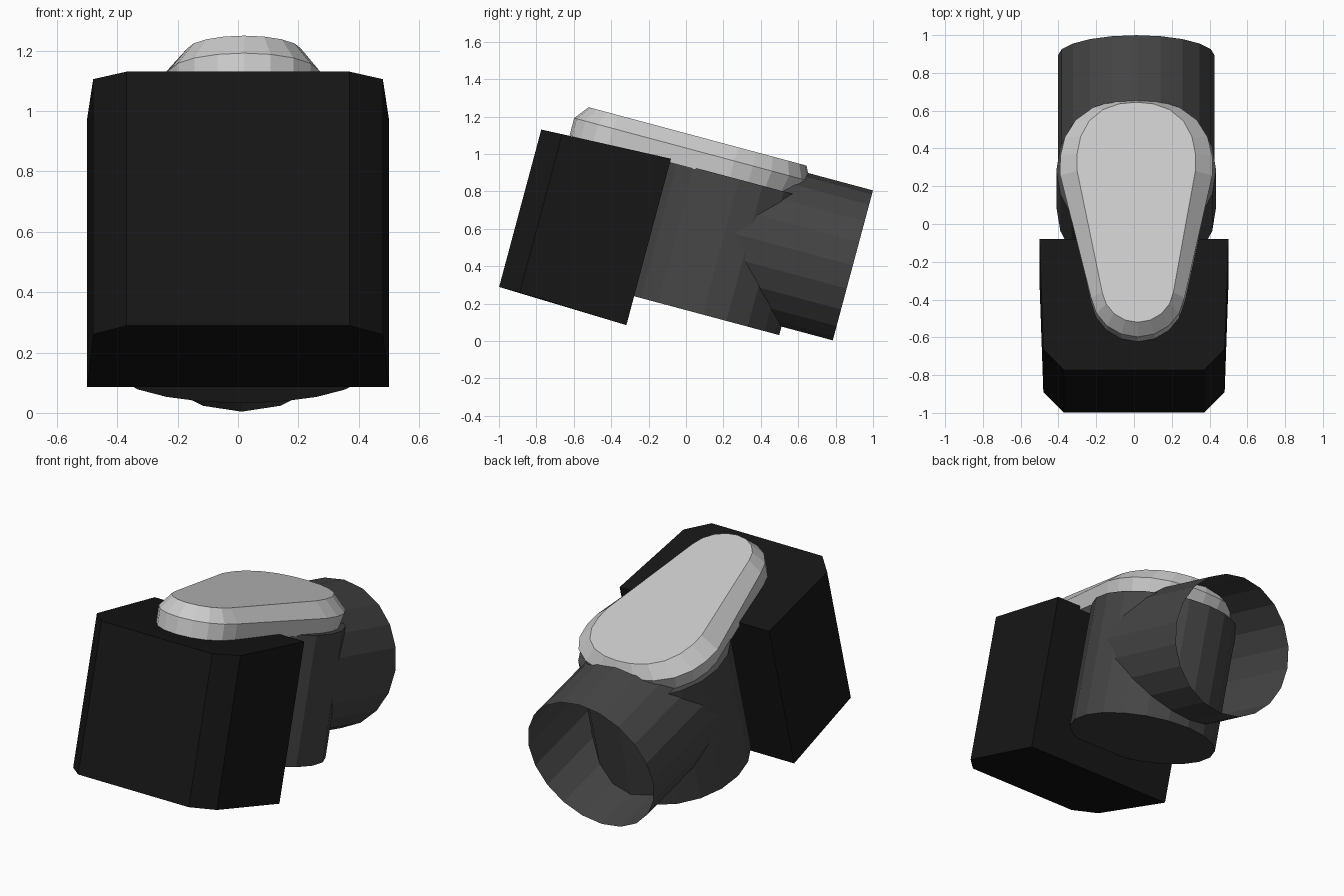
import bpy, bmesh
from math import sin, cos, pi, radians
from mathutils import Matrix

if "Cube" in bpy.data.objects:
    bpy.data.objects.remove(bpy.data.objects["Cube"])

TILT = Matrix.Rotation(radians(-15), 4, 'X')   # whole model leans back
CX = 0.012                                     # slight sideways offset of round parts
SIDES = 20


def material(name, v):
    m = bpy.data.materials.new(name)
    m.diffuse_color = (v, v, v, 1)
    m.use_nodes = True
    m.node_tree.nodes["Principled BSDF"].inputs["Base Color"].default_value = m.diffuse_color
    return m


def loft(name, rings, mat=None, start_cap=True, end_cap=True):
    """Skin a list of equal-length rings, tilt it, and make an object."""
    bm = bmesh.new()
    loops = [[bm.verts.new(TILT @ Matrix.Translation(p).translation) for p in r] for r in rings]
    n = len(loops[0])
    for a, b in zip(loops, loops[1:]):
        for i in range(n):
            j = (i + 1) % n
            bm.faces.new((a[i], a[j], b[j], b[i]))
    if start_cap:
        bm.faces.new(loops[0][::-1])
    if end_cap:
        bm.faces.new(loops[-1])
    if start_cap or end_cap:
        bmesh.ops.recalc_face_normals(bm, faces=bm.faces)
    me = bpy.data.meshes.new(name)
    bm.to_mesh(me)
    bm.free()
    ob = bpy.data.objects.new(name, me)
    bpy.context.collection.objects.link(ob)
    if mat:
        me.materials.append(mat)
    return ob


def circle(r):
    return [(r * cos(2 * pi * i / SIDES), r * sin(2 * pi * i / SIDES)) for i in range(SIDES)]


def teardrop(z, rear_w, rear_y, front_r, front_y):
    """Wide rounded rear end joined to a narrow round front end."""
    pts = []
    for i in range(13):
        a = radians(-8 + 196 * i / 12)
        c, s = cos(a), sin(a)
        k = 1 + 0.05 * sin(2 * a) ** 2          # slightly squared shoulders
        pts.append((CX + rear_w * c * k, 0.05 + (rear_y - 0.05) * s * k, z))
    cy = front_y + front_r
    for i in range(9):
        a = radians(188 + 164 * i / 8)
        pts.append((CX + 0.008 + front_r * cos(a), cy + front_r * sin(a), z))
    return pts


black = material("black", 0.008)
dark = material("dark_grey", 0.06)

# front block with chamfered front corners, a little taller at the back
half = [(0.50, -0.33, 0.0, 0.921), (0.48, -0.926, 0.021, 0.897), (0.37, -1.04, 0.021, 0.892)]
outline = half + [(-x, y, b, t) for x, y, b, t in reversed(half)]
loft("front_block", [[(x, y, b) for x, y, b, t in outline],
                     [(x, y, t) for x, y, b, t in outline]], black)

# upright body drum
loft("body_drum", [[(CX + x, 0.05 + y, z) for x, y in circle(0.423)] for z in (0.16, 0.908)], dark)

# rear tube, open at the back
loft("rear_tube", [[(CX + x, u, 0.622 + y) for x, y in circle(0.415)] for u in (0.757, 0.06)],
     dark, False, False)

# pale teardrop cap
loft("top_cap", [teardrop(0.90, 0.385, 0.39, 0.25, -0.886),
                 teardrop(0.997, 0.405, 0.418, 0.25, -0.886),
                 teardrop(1.073, 0.315, 0.38, 0.19, -0.826)])
